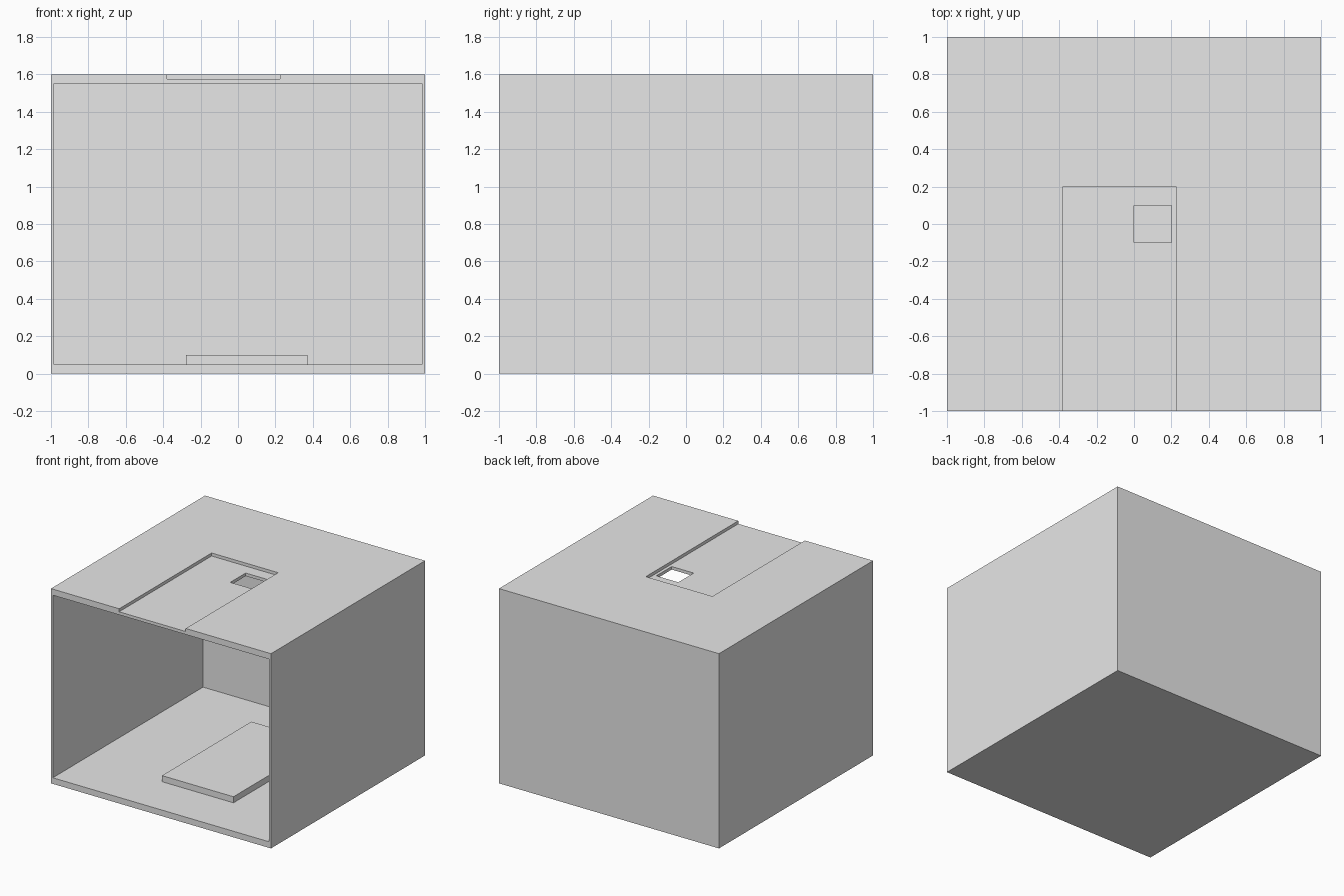
import bpy
from mathutils import Vector

default_cube = bpy.data.objects.get("Cube")
if default_cube:
    bpy.data.objects.remove(default_cube, do_unlink=True)

grey = bpy.data.materials.new("light_grey")
grey.use_nodes = True
grey.diffuse_color = (0.8, 0.8, 0.8, 1)
grey.node_tree.nodes["Principled BSDF"].inputs["Base Color"].default_value = (0.8, 0.8, 0.8, 1)


def box(name, low, high):
    """Axis-aligned box between two corners."""
    low, high = Vector(low), Vector(high)
    bpy.ops.mesh.primitive_cube_add(size=1, location=(low + high) / 2)
    obj = bpy.context.object
    obj.name = name
    obj.scale = high - low
    bpy.ops.object.transform_apply(location=True, rotation=False, scale=True)
    obj.data.materials.append(grey)
    return obj


def cut(target, name, low, high):
    """Subtract a box from the target and discard the cutter."""
    cutter = box(name, low, high)
    cutter.hide_render = True
    mod = target.modifiers.new(name, "BOOLEAN")
    mod.operation = "DIFFERENCE"
    mod.solver = "EXACT"
    mod.object = cutter
    bpy.context.view_layer.objects.active = target
    bpy.ops.object.modifier_apply(modifier=mod.name)
    bpy.data.objects.remove(cutter, do_unlink=True)


# Outer case, open at the front
case = box("case", (-1, -1, 0), (1, 1, 1.6))
cut(case, "cavity", (-0.983, -1.2, 0.05), (0.983, 0.95, 1.55))

# Shallow channel in the roof, running out through the front edge
cut(case, "roof_channel", (-0.38, -1.2, 1.575), (0.225, 0.2, 1.8))

# Square opening through the channel floor
cut(case, "roof_opening", (0, -0.1, 1.5), (0.2, 0.1, 1.7))

# Raised slab on the floor, slightly sunk in
box("floor_slab", (-0.278, -0.59, 0.04), (0.372, 0.57, 0.1))
